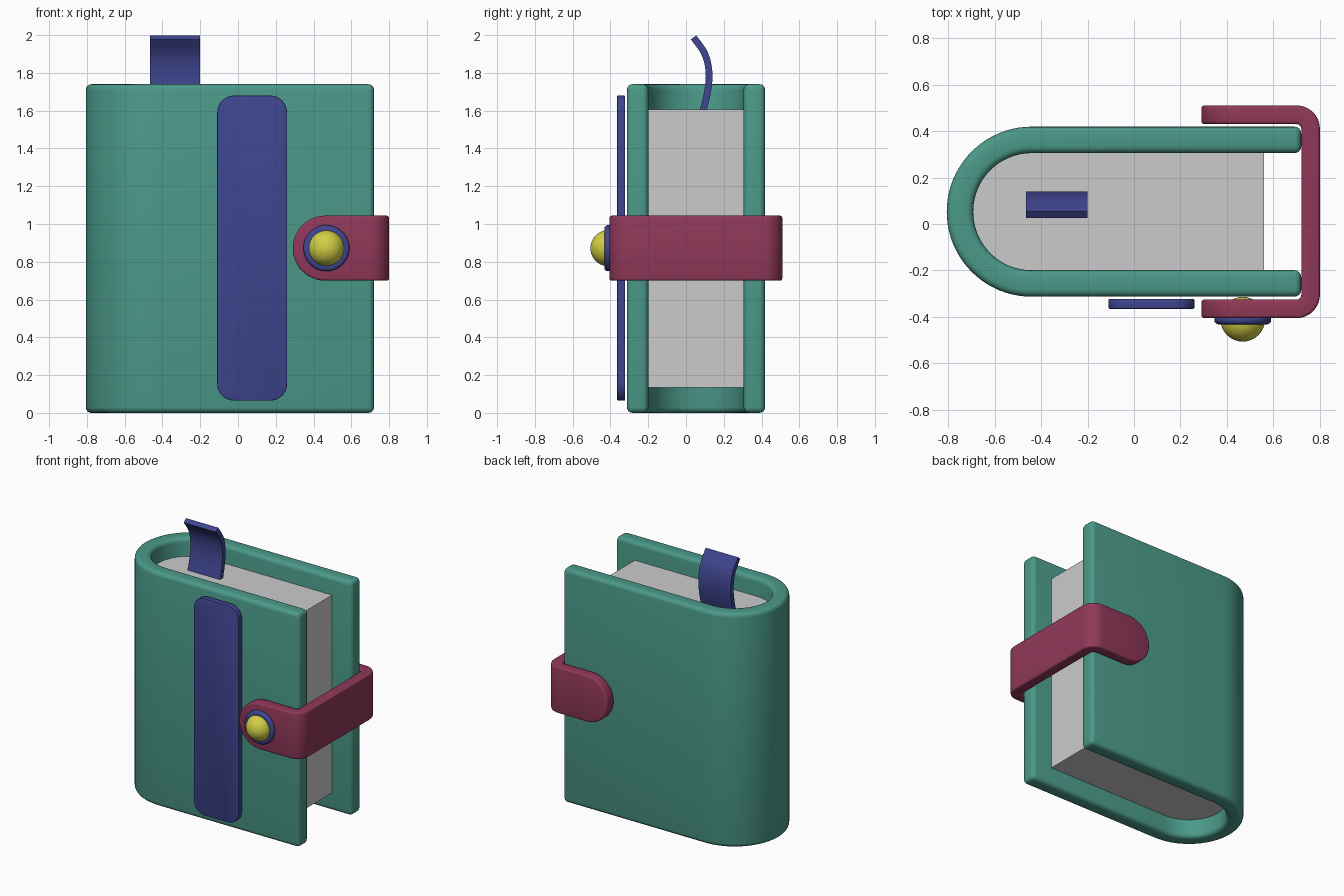
import bpy, bmesh
from math import sin, cos, radians, hypot

if "Cube" in bpy.data.objects:
    bpy.data.objects.remove(bpy.data.objects["Cube"])


def material(name, rgb):
    m = bpy.data.materials.new(name)
    m.diffuse_color = (*rgb, 1)
    m.use_nodes = True
    m.node_tree.nodes["Principled BSDF"].inputs["Base Color"].default_value = m.diffuse_color
    return m


GREEN = material("green", (0.07, 0.32, 0.25))
BLUE = material("blue", (0.05, 0.06, 0.28))
RED = material("red", (0.28, 0.04, 0.10))
YELLOW = material("yellow", (0.65, 0.62, 0.06))


def arc(cx, cy, r, a0, a1, n=12):
    return [(cx + r * cos(radians(a0 + (a1 - a0) * i / n)),
             cy + r * sin(radians(a0 + (a1 - a0) * i / n))) for i in range(n + 1)]


def prism(name, pts, axis, lo, hi, mat=None):
    """Extrude a closed 2D outline along the given axis."""
    place = {"x": lambda a, b, t: (t, a, b), "y": lambda a, b, t: (a, t, b),
             "z": lambda a, b, t: (a, b, t)}[axis]
    bm = bmesh.new()
    low = [bm.verts.new(place(a, b, lo)) for a, b in pts]
    high = [bm.verts.new(place(a, b, hi)) for a, b in pts]
    bm.faces.new(low)
    bm.faces.new(high)
    for i in range(len(pts)):
        j = (i + 1) % len(pts)
        bm.faces.new((low[i], low[j], high[j], high[i]))
    bmesh.ops.recalc_face_normals(bm, faces=bm.faces)
    me = bpy.data.meshes.new(name)
    bm.to_mesh(me)
    bm.free()
    ob = bpy.data.objects.new(name, me)
    bpy.context.collection.objects.link(ob)
    if mat:
        me.materials.append(mat)
    return ob


def activate(ob):
    bpy.ops.object.select_all(action="DESELECT")
    ob.select_set(True)
    bpy.context.view_layer.objects.active = ob


def finish(ob, bevel=0, segments=4):
    """Round the hard edges, then smooth shade."""
    activate(ob)
    if bevel:
        b = ob.modifiers.new("bevel", "BEVEL")
        b.width, b.segments = bevel, segments
        b.limit_method, b.angle_limit = "ANGLE", radians(40)
        bpy.ops.object.modifier_apply(modifier=b.name)
    bpy.ops.object.shade_smooth_by_angle(angle=radians(32))


CX, CY = -0.44, 0.053   # centre of the rounded spine
R_OUT, R_IN = 0.366, 0.252
ZB = 0.872              # height of the clasp

# Cover: U-shaped wrap around the spine
cover = prism("cover", [(0.72, CY + R_OUT)] + arc(CX, CY, R_OUT, 90, 270, 40)
              + [(0.72, CY - R_OUT), (0.72, CY - R_IN)]
              + arc(CX, CY, R_IN, 270, 90, 40) + [(0.72, CY + R_IN)],
              "z", 0, 1.74, GREEN)
finish(cover, 0.03)

# Page block
pages = prism("pages", [(0.56, CY + R_IN)] + arc(CX, CY, R_IN, 90, 270, 40)
              + [(0.56, CY - R_IN)], "z", 0.135, 1.605)
finish(pages)

# Front band with rounded corners
r, x0, x1, z0, z1 = 0.09, -0.11, 0.26, 0.065, 1.68
band = prism("front_band", arc(x1 - r, z1 - r, r, 0, 90) + arc(x0 + r, z1 - r, r, 90, 180)
             + arc(x0 + r, z0 + r, r, 180, 270) + arc(x1 - r, z0 + r, r, 270, 360),
             "y", -0.365, -0.322, BLUE)
finish(band, 0.006, 2)

# Clasp strap: bent strip trimmed by a round-ended outline
strap = prism("clasp_strap", [(0.2, -0.405)] + arc(0.70, -0.305, 0.10, -90, 0)
              + arc(0.70, 0.41, 0.10, 0, 90) + [(0.2, 0.51), (0.2, 0.43)]
              + arc(0.70, 0.41, 0.02, 90, 0, 4) + arc(0.70, -0.305, 0.02, 0, -90, 4)
              + [(0.2, -0.325)], "z", 0.6, 1.15, RED)
trim = prism("strap_trim", arc(0.462, ZB, 0.172, 90, 270, 28)
             + [(0.95, ZB - 0.172), (0.95, ZB + 0.172)], "y", -0.8, 0.8)
trim.hide_render = True
activate(strap)
cut = strap.modifiers.new("trim", "BOOLEAN")
cut.operation, cut.object, cut.solver = "INTERSECT", trim, "EXACT"
bpy.ops.object.modifier_apply(modifier=cut.name)
bpy.data.objects.remove(trim)
strap.data.materials.clear()
strap.data.materials.append(RED)
finish(strap, 0.012, 3)

# Button washer and domed button
washer = prism("button_washer", arc(0.468, ZB, 0.122, 0, 352.5, 47), "y", -0.432, -0.39, BLUE)
finish(washer, 0.018)
bpy.ops.mesh.primitive_uv_sphere_add(segments=40, ring_count=20, radius=0.096,
                                     location=(0.468, -0.41, ZB))
button = bpy.context.object
button.name = "button"
button.data.materials.append(YELLOW)
finish(button)

# Bookmark ribbon: curved strip through a few points
knots = [(0.062, 1.5), (0.09, 1.6), (0.114, 1.7), (0.122, 1.8), (0.100, 1.9), (0.040, 1.988)]
path = []
for i in range(len(knots) - 1):
    p = [knots[max(i - 1, 0)], knots[i], knots[i + 1], knots[min(i + 2, len(knots) - 1)]]
    for k in range(6):
        t = k / 6
        path.append(tuple(0.5 * (2 * b + (c - a) * t + (2 * a - 5 * b + 4 * c - d) * t * t
                                 + (3 * b - a - 3 * c + d) * t ** 3)
                          for a, b, c, d in zip(*p)))
path.append(knots[-1])
left, right = [], []
for i, (y, z) in enumerate(path):
    a, b = path[max(i - 1, 0)], path[min(i + 1, len(path) - 1)]
    dy, dz = b[0] - a[0], b[1] - a[1]
    s = 0.018 / hypot(dy, dz)
    left.append((y - dz * s, z + dy * s))
    right.append((y + dz * s, z - dy * s))
bookmark = prism("bookmark", left + right[::-1], "x", -0.465, -0.2, BLUE)
finish(bookmark)
